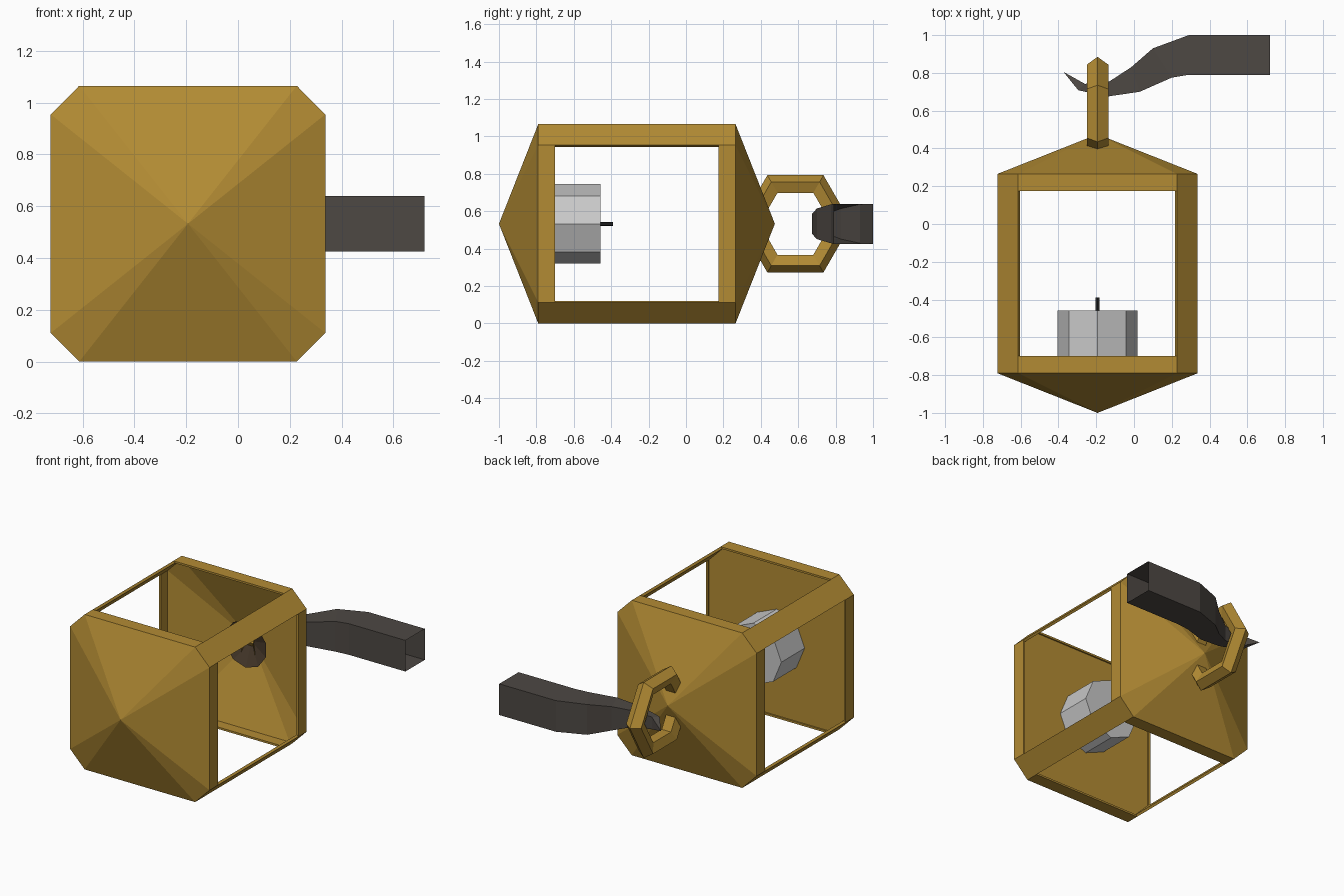
import bpy, bmesh, math
from mathutils import Matrix, Vector

if "Cube" in bpy.data.objects:
    bpy.data.objects.remove(bpy.data.objects["Cube"])

CX, CZ = -0.193, 0.5325      # lantern axis runs along y


def material(name, rgb):
    m = bpy.data.materials.new(name)
    m.diffuse_color = (*rgb, 1)
    m.use_nodes = True
    m.node_tree.nodes["Principled BSDF"].inputs["Base Color"].default_value = m.diffuse_color
    return m


BRASS = material("brass", (0.45, 0.26, 0.034))
IRON = material("dark_iron", (0.075, 0.065, 0.057))
WAX = material("wax", (0.58, 0.58, 0.58))
SOOT = material("soot", (0.065, 0.043, 0.025))
WICK = material("wick_black", (0.02, 0.02, 0.02))


def finish(name, bm, mat, recalc=True):
    if recalc:
        bmesh.ops.recalc_face_normals(bm, faces=bm.faces[:])
    me = bpy.data.meshes.new(name)
    bm.to_mesh(me)
    bm.free()
    me.materials.append(mat)
    ob = bpy.data.objects.new(name, me)
    bpy.context.collection.objects.link(ob)
    return ob


def loft(name, rings, mat, closed=False):
    """Skin a list of point rings; a ring with one point becomes a tip."""
    bm = bmesh.new()
    vs = [[bm.verts.new(p) for p in r] for r in rings]
    pairs = list(zip(vs, vs[1:])) + ([(vs[-1], vs[0])] if closed else [])
    for a, b in pairs:
        n = max(len(a), len(b))
        for i in range(n):
            j = (i + 1) % n
            if len(a) == 1:
                bm.faces.new((a[0], b[i], b[j]))
            elif len(b) == 1:
                bm.faces.new((a[i], b[0], a[j]))
            else:
                bm.faces.new((a[i], a[j], b[j], b[i]))
    return finish(name, bm, mat)


# Chamfered square cross-section of the lantern
H, C, K = 0.53, 0.42, 0.975
OCT = [(H, -C), (H, C), (C, H), (-C, H), (-H, C), (-H, -C), (-C, -H), (C, -H)]


def section(y, k=1.0):
    return [(CX + k * x, y, CZ + k * z * CZ / H) for x, z in OCT]


def tip(y):
    return [(CX, y, CZ)]


# Base with flat floor, and hollow roof
loft("lantern_base", [tip(-1.0), section(-0.79), section(-0.70),
                      section(-0.70, K), section(-0.71, K), tip(-0.71)], BRASS)
loft("lantern_roof", [tip(0.475), section(0.265), section(0.175),
                      section(0.175, K), section(0.25, K), tip(0.43)], BRASS)

# Four corner posts, one per chamfer
for n, i in enumerate((1, 3, 5, 7)):
    ends = []
    for y in (-0.705, 0.18):
        o, s = section(y), section(y, K)
        j = (i + 1) % 8
        ends.append([o[i], o[j], s[j], s[i]])
    loft(f"corner_post_{n + 1}", ends, BRASS)

# Hexagonal hanging ring with five-sided section, ends sunk into the roof
RY, R, r = 0.585, 0.24, 0.06
rings = []
for i in range(6):
    a = math.tau * i / 6
    ring = []
    for k in range(5):
        b = math.tau * k / 5
        d = R + r * math.cos(b)
        ring.append((CX + r * math.sin(b), RY + d * math.cos(a), CZ + d * math.sin(a)))
    rings.append(ring)
ring_ob = loft("hanging_ring", rings, BRASS, closed=True)
bm = bmesh.new()
bm.from_mesh(ring_ob.data)
bmesh.ops.bisect_plane(bm, geom=bm.verts[:] + bm.edges[:] + bm.faces[:],
                       plane_co=(0, 0.385, 0), plane_no=(0, -1, 0), clear_outer=True)
bm.to_mesh(ring_ob.data)
bm.free()

# Iron hook: open square bar, bending and tapering to a point
# each station: x and y of outer edge, x and y of inner edge, half height
stations = [(0.72, 1.0, 0.72, 0.79, 0.107), (0.29, 1.0, 0.29, 0.79, 0.107),
            (0.10, 0.93, 0.20, 0.775, 0.104), (-0.015, 0.83, 0.03, 0.70, 0.082),
            (-0.13, 0.755, -0.14, 0.675, 0.055), (-0.26, 0.742, -0.295, 0.708, 0.042)]
hook = [[(x1, y1, CZ + h), (x1, y1, CZ - h), (x2, y2, CZ - h), (x2, y2, CZ + h)]
        for x1, y1, x2, y2, h in stations]
loft("hook", hook + [[(-0.373, 0.805, CZ)]], IRON)


# Candle, wick and soot patch
def cone_y(name, r1, r2, y1, y2, sides, mat, caps=True):
    bm = bmesh.new()
    bmesh.ops.create_cone(bm, cap_ends=caps, segments=sides, radius1=r1, radius2=r2,
                          depth=abs(y2 - y1))
    rot = Matrix.Rotation(-math.pi / 2, 4, 'X')
    bmesh.ops.transform(bm, verts=bm.verts[:],
                        matrix=Matrix.Translation((CX, (y1 + y2) / 2, CZ)) @ rot)
    return finish(name, bm, mat)


cone_y("candle", 0.212, 0.212, -0.71, -0.457, 8, WAX)
cone_y("wick", 0.011, 0.011, -0.46, -0.39, 6, WICK)
soot = cone_y("soot_patch", 0.16, 0.0, 0.36, 0.42, 10, SOOT, caps=False)
soot.data.flip_normals()
